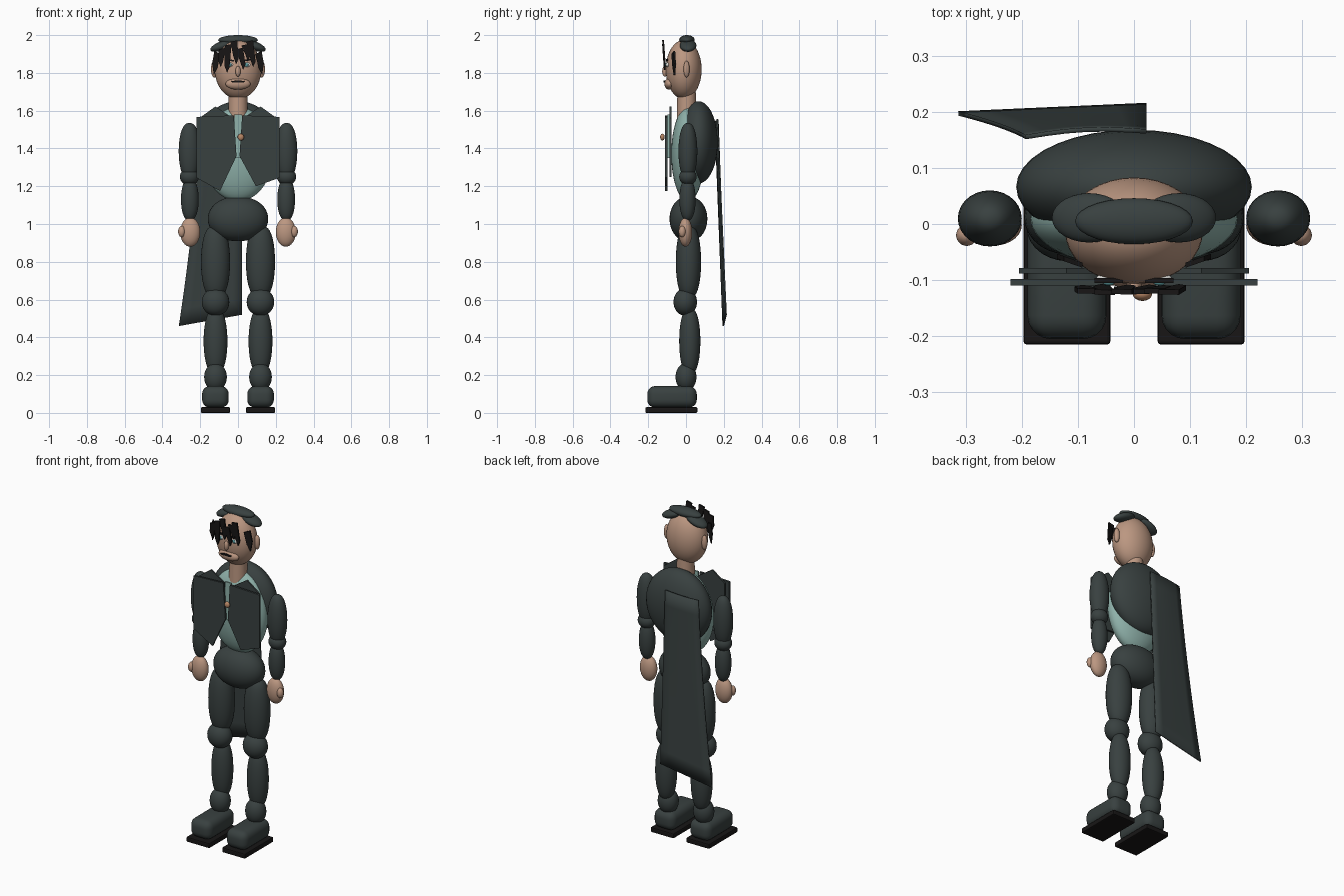
import bpy, bmesh, math
from mathutils import Vector, Euler

if "Cube" in bpy.data.objects:
    bpy.data.objects.remove(bpy.data.objects["Cube"])


def mat(name, r, g, b):
    m = bpy.data.materials.new(name)
    m.diffuse_color = (r, g, b, 1)
    m.use_nodes = True
    m.node_tree.nodes["Principled BSDF"].inputs["Base Color"].default_value = m.diffuse_color
    return m


CLOTH = mat("dark_slate_cloth", 0.040, 0.052, 0.051)
SHIRT = mat("pale_teal_shirt", 0.28, 0.45, 0.41)
SKIN = mat("skin", 0.50, 0.31, 0.22)
BLACK = mat("black", 0.009, 0.008, 0.008)
COPPER = mat("copper", 0.48, 0.24, 0.13)
WHITE = mat("eye_white", 0.75, 0.75, 0.72)
IRIS = mat("iris_teal", 0.10, 0.32, 0.34)


def finish(name, bm, material, smooth=True):
    bmesh.ops.recalc_face_normals(bm, faces=bm.faces[:])
    me = bpy.data.meshes.new(name)
    bm.to_mesh(me)
    bm.free()
    me.materials.append(material)
    for p in me.polygons:
        p.use_smooth = smooth
    ob = bpy.data.objects.new(name, me)
    bpy.context.collection.objects.link(ob)
    return ob


def blob(name, c, r, material, tilt=0.0, full=1.0, seg=28, rings=18):
    """Ellipsoid; full < 1 fattens its upright profile, tilt turns it about y."""
    bm = bmesh.new()
    bmesh.ops.create_uvsphere(bm, u_segments=seg, v_segments=rings, radius=1)
    rot = Euler((0, tilt, 0)).to_matrix()
    for v in bm.verts:
        h = math.hypot(v.co.x, v.co.y)
        k = h ** (full - 1) if h > 1e-4 else 1
        p = Vector((v.co.x * k * r[0], v.co.y * k * r[1], v.co.z * r[2]))
        v.co = rot @ p + Vector(c)
    return finish(name, bm, material)


def plate(name, pts, y, t, material, lean=0.0):
    """Flat plate from an x,z outline, t thick in y; lean shifts y with height."""
    bm = bmesh.new()
    z0 = sum(p[1] for p in pts) / len(pts)
    vs = [bm.verts.new((x, y + lean * (z - z0), z)) for x, z in pts]
    f = bm.faces.new(vs)
    ext = bmesh.ops.extrude_face_region(bm, geom=[f])
    for g in ext["geom"]:
        if isinstance(g, bmesh.types.BMVert):
            g.co.y += t
    return finish(name, bm, material, False)


def box(name, lo, hi, bevel, seg, material):
    bm = bmesh.new()
    bmesh.ops.create_cube(bm, size=1)
    for v in bm.verts:
        v.co = Vector([(a + b) / 2 + (b - a) * k for a, b, k in zip(lo, hi, v.co)])
    bmesh.ops.bevel(bm, geom=bm.edges[:], offset=bevel, segments=seg,
                    profile=0.5, affect='EDGES')
    return finish(name, bm, material, seg > 2)


# Torso
blob("shirt_torso", (0, 0.01, 1.37), (0.185, 0.088, 0.25), SHIRT, seg=36, rings=22)
blob("jacket_back", (0, 0.066, 1.432), (0.21, 0.102, 0.218), CLOTH, seg=36, rings=22)
blob("pelvis", (0, 0.013, 1.027), (0.16, 0.10, 0.118), CLOTH, full=0.9, seg=36, rings=22)
plate("shirt_placket", [(-0.02, 1.58), (0.022, 1.58), (0.016, 1.35), (-0.014, 1.35)],
      -0.097, 0.009, SHIRT)
blob("button", (0.015, -0.125, 1.46), (0.017, 0.012, 0.018), COPPER)

# Neck and head
bm = bmesh.new()
bmesh.ops.create_cone(bm, cap_ends=True, segments=28, radius1=0.052, radius2=0.048, depth=0.16)
for v in bm.verts:
    v.co += Vector((0, 0.003, 1.64))
finish("neck", bm, SKIN)
blob("head", (0, -0.012, 1.818), (0.123, 0.095, 0.156), SKIN, seg=36, rings=22)
blob("nose", (0, -0.112, 1.808), (0.014, 0.014, 0.028), SKIN)
blob("muzzle", (0, -0.088, 1.742), (0.066, 0.026, 0.031), SKIN)
plate("mouth", [(-0.036, 1.756), (0, 1.761), (0.036, 1.756), (0.03, 1.749), (-0.03, 1.749)],
      -0.119, 0.008, BLACK)

# Cap lobes over the crown
blob("cap_middle", (0, 0.005, 1.974), (0.105, 0.041, 0.026), CLOTH)
for s, n in ((-1, "left"), (1, "right")):
    blob("cap_" + n, (s * 0.08, 0.011, 1.945), (0.07, 0.044, 0.025), CLOTH, tilt=s * 0.35)

# Fringe strips: top x, tip x, tip height
for i, (a, b, z) in enumerate([(-0.083, -0.094, 1.83), (-0.052, -0.06, 1.80),
                               (-0.022, -0.012, 1.845), (0.008, 0.025, 1.815),
                               (0.036, 0.05, 1.86), (0.062, 0.078, 1.83)]):
    top = 1.925 + 0.02 * (i % 3)
    plate("fringe_%d" % i, [(a - 0.018, top), (a + 0.018, top + 0.008),
                            (b + 0.015, z + 0.03), (b + 0.002, z), (b - 0.012, z + 0.04)],
          -0.121, 0.009, BLACK, lean=-0.07)

for s, n in ((-1, "left"), (1, "right")):
    # Face sides
    blob("ear_" + n, (s * 0.126, 0.003, 1.82), (0.017, 0.016, 0.044), SKIN)
    blob("eye_" + n, (s * 0.045, -0.097, 1.843), (0.022, 0.010, 0.012), WHITE)
    blob("iris_" + n, (s * 0.045, -0.105, 1.843), (0.010, 0.005, 0.010), IRIS)
    plate("brow_" + n, [(s * 0.02, 1.868), (s * 0.07, 1.874), (s * 0.07, 1.866),
                        (s * 0.02, 1.86)], -0.105, 0.009, BLACK)
    lock = plate("side_lock_" + n, [(s * 0.092, 1.90), (s * 0.125, 1.915),
                                    (s * 0.137, 1.85), (s * 0.128, 1.79),
                                    (s * 0.108, 1.83)], -0.075, 0.009, BLACK)
    for v in lock.data.vertices:
        v.co.y += (abs(v.co.x) - 0.1) * 0.35

    # Open jacket fronts with lapels behind
    low = 1.175 if s < 0 else 1.20
    plate("jacket_front_" + n, [(s * 0.22, 1.567), (s * 0.10, 1.572), (s * 0.022, 1.575),
                                (s * 0.008, 1.36), (s * 0.095, low), (s * 0.22, 1.245)],
          -0.11, 0.012, CLOTH)
    plate("lapel_" + n, [(s * 0.205, 1.56), (s * 0.12, 1.622), (s * 0.025, 1.56),
                         (s * 0.07, 1.26), (s * 0.205, 1.25)], -0.088, 0.010, CLOTH)

    # Arm
    blob("upper_arm_" + n, (s * 0.257, 0.01, 1.385), (0.057, 0.050, 0.15), CLOTH, full=0.8)
    blob("elbow_" + n, (s * 0.257, 0.01, 1.25), (0.051, 0.046, 0.045), CLOTH)
    blob("forearm_" + n, (s * 0.255, 0.008, 1.13), (0.047, 0.043, 0.112), CLOTH, full=0.8)
    blob("hand_" + n, (s * 0.253, -0.003, 0.957), (0.053, 0.036, 0.077), SKIN)
    blob("thumb_" + n, (s * 0.298, -0.02, 0.96), (0.019, 0.019, 0.030), SKIN)

    # Leg
    blob("thigh_" + n, (s * 0.119, 0.013, 0.80), (0.077, 0.067, 0.19), CLOTH, full=0.65)
    blob("knee_" + n, (s * 0.119, -0.004, 0.587), (0.073, 0.062, 0.071), CLOTH, full=0.9)
    blob("shin_" + n, (s * 0.119, 0.02, 0.38), (0.063, 0.056, 0.175), CLOTH, full=0.75)
    blob("ankle_" + n, (s * 0.119, 0, 0.19), (0.060, 0.055, 0.072), CLOTH, full=0.9)
    xs = sorted((s * 0.049, s * 0.190))
    box("shoe_" + n, (xs[0], -0.205, 0.028), (xs[1], 0.057, 0.142), 0.042, 5, CLOTH)
    xs = sorted((s * 0.042, s * 0.197))
    box("sole_" + n, (xs[0], -0.215, 0.0), (xs[1], 0.06, 0.03), 0.006, 2, BLACK)

# Half cape: rows from shoulder to hem, swept out to one side
rows = 12
cols = 6
bm = bmesh.new()
grid = []
for i in range(rows + 1):
    t = i / rows
    left = Vector((-0.193 - 0.075 * t - 0.045 * t * t, 0.155 + 0.042 * t, 1.545 - 1.085 * t))
    right = Vector((0.022, 0.165 + 0.047 * t, 1.555 - 1.035 * t))
    row = []
    for j in range(cols + 1):
        u = j / cols
        p = left.lerp(right, u)
        p.y += 0.008 * math.sin(math.pi * u) * (1 - t)
        row.append(bm.verts.new(p))
    grid.append(row)
for i in range(rows):
    for j in range(cols):
        bm.faces.new((grid[i][j], grid[i][j + 1], grid[i + 1][j + 1], grid[i + 1][j]))
cape = finish("half_cape", bm, CLOTH)
solid = cape.modifiers.new("thickness", 'SOLIDIFY')
solid.thickness = 0.008
solid.offset = 0

# Keep hard edges crisp on shoes and neck
for ob in bpy.context.collection.objects:
    ob.select_set(ob.name.startswith(("shoe", "neck", "half_cape")))
    if ob.select_get():
        bpy.context.view_layer.objects.active = ob
bpy.ops.object.shade_smooth_by_angle(angle=math.radians(35))
